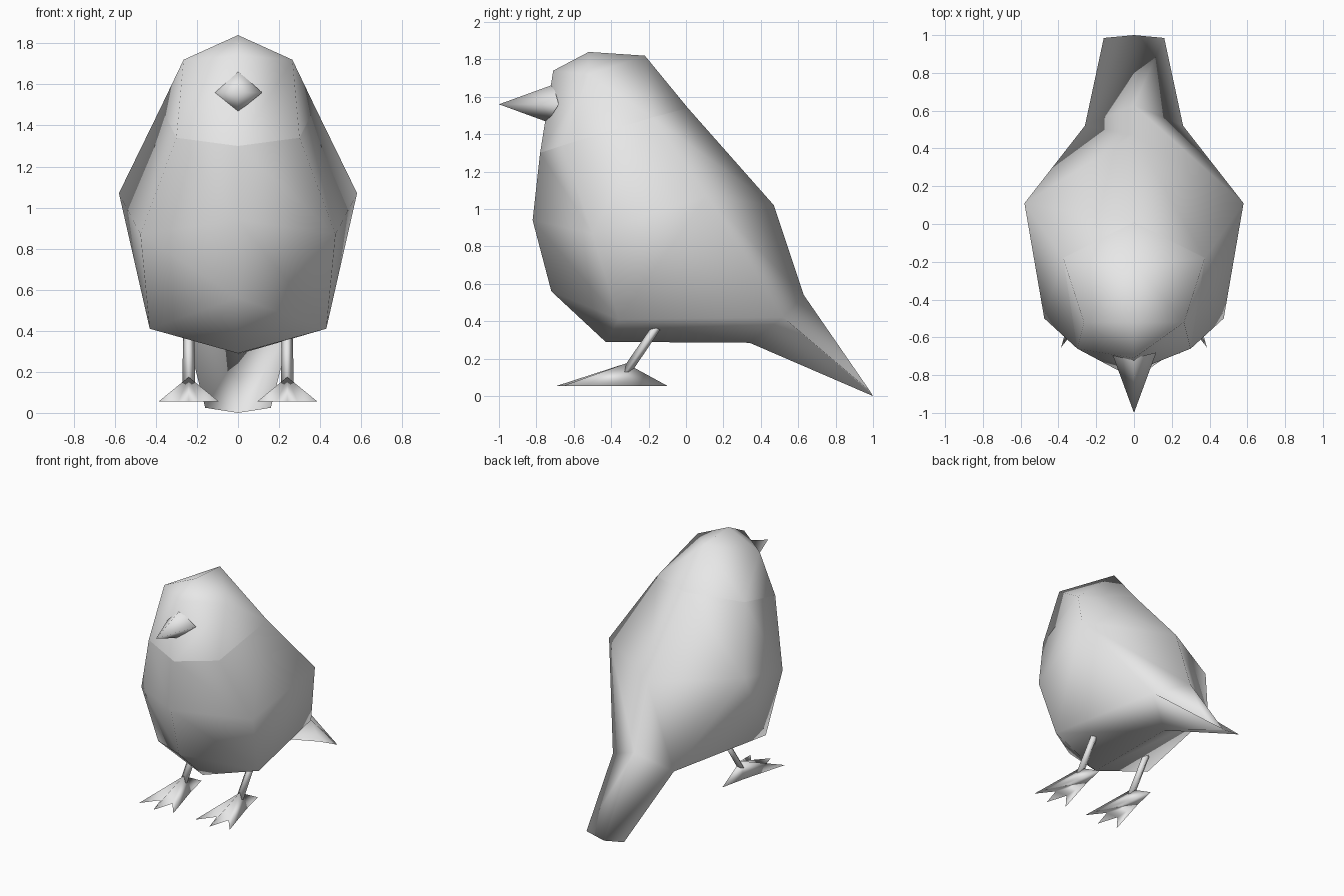
import bpy, bmesh
from mathutils import Vector

if "Cube" in bpy.data.objects:
    bpy.data.objects.remove(bpy.data.objects["Cube"])

grey = bpy.data.materials.new("plain grey")
grey.diffuse_color = (0.8, 0.8, 0.8, 1)
grey.use_nodes = True
grey.node_tree.nodes["Principled BSDF"].inputs["Base Color"].default_value = (0.8, 0.8, 0.8, 1)


def finish(name, bm):
    """Turn a bmesh into a smooth grey object."""
    bmesh.ops.recalc_face_normals(bm, faces=bm.faces[:])
    for f in bm.faces:
        f.smooth = True
    mesh = bpy.data.meshes.new(name)
    bm.to_mesh(mesh)
    bm.free()
    mesh.materials.append(grey)
    obj = bpy.data.objects.new(name, mesh)
    bpy.context.collection.objects.link(obj)
    return obj


def symmetric(name, points, faces):
    """Build faces of the left half from named points and mirror them across x = 0."""
    bm = bmesh.new()
    left = {k: bm.verts.new(p) for k, p in points.items()}
    right = {k: left[k] if p[0] == 0 else bm.verts.new((-p[0], p[1], p[2]))
             for k, p in points.items()}
    for face in faces:
        keys = face.split()
        bm.faces.new([left[k] for k in keys])
        bm.faces.new([right[k] for k in reversed(keys)])
    return finish(name, bm)


# Neck ring shared by head and body
neck = {
    "throat": (0, -0.78, 1.30), "cheek": (0.30, -0.66, 1.34),
    "shoulder": (0.375, -0.18, 1.49), "nape": (0, 0.01, 1.54),
}

# Head
symmetric("head", {
    **neck,
    "brow": (0, -0.71, 1.74), "crown": (0, -0.52, 1.84),
    "crown_back": (0, -0.22, 1.82), "temple": (0.265, -0.52, 1.72),
}, [
    "throat cheek temple brow",
    "brow temple crown",
    "crown temple crown_back",
    "cheek shoulder temple",
    "temple shoulder crown_back",
    "shoulder nape crown_back",
])

# Body and tail in one skin
symmetric("body_and_tail", {
    **neck,
    "breast": (0, -0.82, 0.94), "chest_side": (0.475, -0.50, 0.87),
    "flank": (0.58, 0.11, 1.07), "back": (0, 0.47, 1.02),
    "belly_front": (0, -0.72, 0.56), "hip": (0.43, -0.36, 0.41),
    "tail_side": (0.26, 0.52, 0.42), "rump": (0, 0.63, 0.54),
    "belly": (0, -0.43, 0.29), "vent": (0, 0.34, 0.285),
    "tip_side": (0.16, 0.985, 0.025), "tip": (0, 1.0, 0.0),
}, [
    "throat cheek chest_side breast",
    "cheek shoulder chest_side",
    "shoulder flank chest_side",
    "shoulder nape back flank",
    "breast chest_side hip belly_front",
    "chest_side flank hip",
    "flank tail_side hip",
    "flank back rump tail_side",
    "belly_front hip belly",
    "hip tail_side vent belly",
    "rump tail_side tip_side tip",
    "tail_side vent tip tip_side",
])

# Beak
symmetric("beak", {
    "point": (0, -1.0, 1.56), "top": (0, -0.71, 1.665),
    "side": (0.118, -0.68, 1.56), "bottom": (0, -0.74, 1.465),
}, ["point top side", "point side bottom"])


def leg(name, side):
    """Thin four-sided shank leaning back up into the belly."""
    bm = bmesh.new()
    rings = []
    for centre, r in (((0.24, -0.32, 0.13), 0.03), ((0.24, -0.115, 0.43), 0.028)):
        c = Vector(centre)
        rings.append([bm.verts.new(((c.x + dx) * side, c.y + dy, c.z))
                      for dx, dy in ((r, 0), (0, r), (-r, 0), (0, -r))])
    for i in range(4):
        j = (i + 1) % 4
        bm.faces.new((rings[0][i], rings[0][j], rings[1][j], rings[1][i]))
    bm.faces.new(rings[0])
    bm.faces.new(rings[1])
    return finish(name, bm)


def foot(name, side):
    """Flat-soled foot with three front toes and one back toe, peaked at the ankle."""
    half = [(0.0, -0.69), (0.05, -0.53), (0.147, -0.655), (0.045, -0.30), (0.0, -0.10)]
    outline = half + [(-x, y) for x, y in reversed(half[1:-1])]
    bm = bmesh.new()
    sole = [bm.verts.new(((0.24 + x) * side, y, 0.055)) for x, y in outline]
    ankle = bm.verts.new((0.24 * side, -0.32, 0.175))
    for i, v in enumerate(sole):
        bm.faces.new((v, sole[(i + 1) % len(sole)], ankle))
    bm.faces.new(sole)
    return finish(name, bm)


# Legs and feet
for label, side in (("left", 1), ("right", -1)):
    leg(label + "_leg", side)
    foot(label + "_foot", side)
